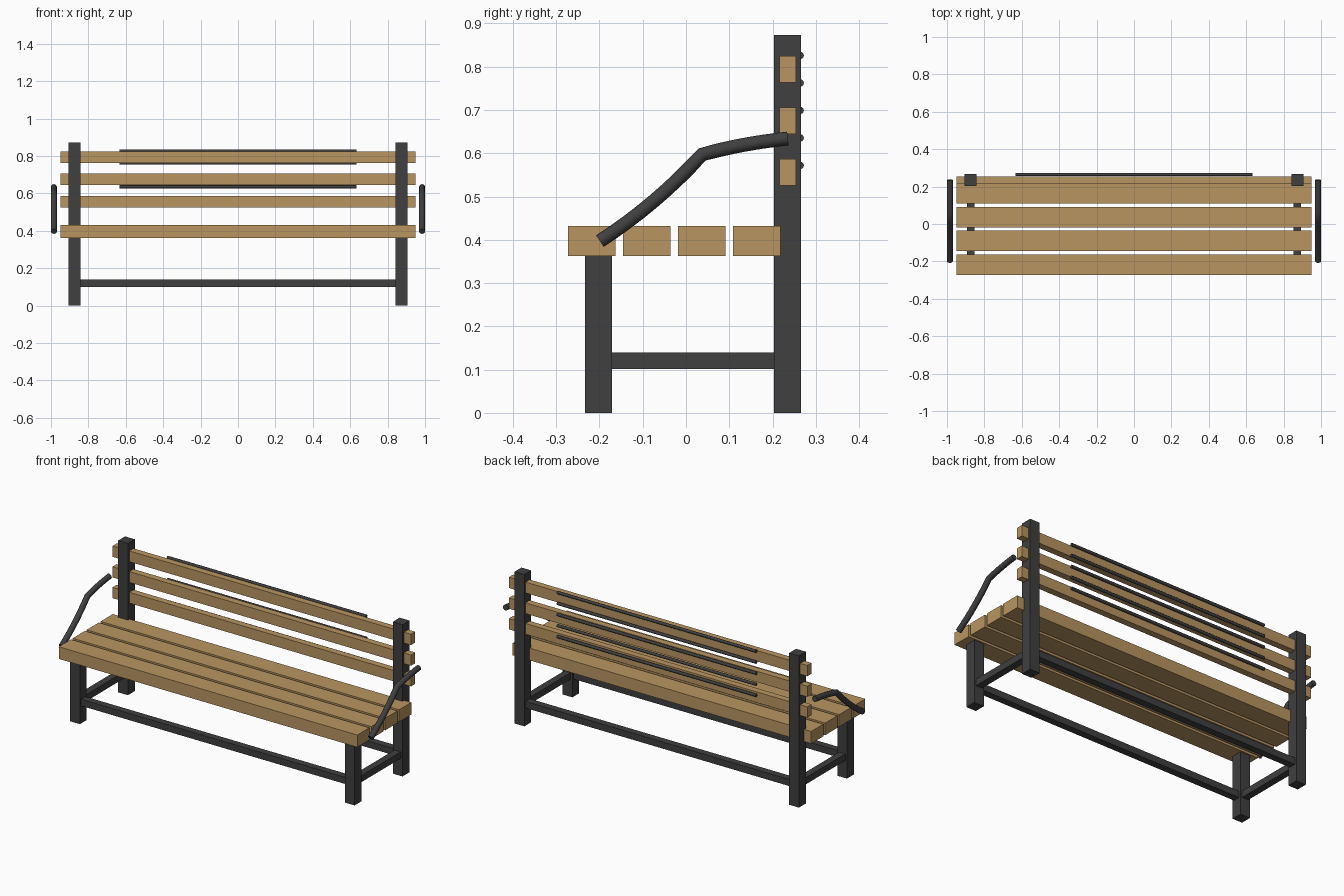
import bpy, bmesh, math
from mathutils import Matrix, Vector

if "Cube" in bpy.data.objects:
    bpy.data.objects.remove(bpy.data.objects["Cube"])


def material(name, rgb):
    m = bpy.data.materials.new(name)
    m.diffuse_color = (*rgb, 1)
    m.use_nodes = True
    m.node_tree.nodes["Principled BSDF"].inputs["Base Color"].default_value = m.diffuse_color
    return m


WOOD = material("wood", (0.48, 0.30, 0.12))
METAL = material("dark_metal", (0.05, 0.05, 0.05))


def box(name, x, y, z, mat):
    """Box from (min, max) ranges on each axis."""
    bm = bmesh.new()
    bmesh.ops.create_cube(bm, size=1)
    for v in bm.verts:
        v.co = [r[0] if c < 0 else r[1] for c, r in zip(v.co, (x, y, z))]
    me = bpy.data.meshes.new(name)
    bm.to_mesh(me)
    bm.free()
    me.materials.append(mat)
    ob = bpy.data.objects.new(name, me)
    bpy.context.collection.objects.link(ob)
    return ob


def tube(name, points, radius):
    """Round capped tube along a list of points."""
    cu = bpy.data.curves.new(name, 'CURVE')
    cu.dimensions = '3D'
    cu.bevel_depth = radius
    cu.bevel_resolution = 4
    cu.use_fill_caps = True
    sp = cu.splines.new('POLY')
    sp.points.add(len(points) - 1)
    for p, co in zip(sp.points, points):
        p.co = (*co, 1)
    cu.materials.append(METAL)
    ob = bpy.data.objects.new(name, cu)
    bpy.context.collection.objects.link(ob)
    bpy.ops.object.select_all(action='DESELECT')
    ob.select_set(True)
    bpy.context.view_layer.objects.active = ob
    bpy.ops.object.convert(target='MESH')
    bpy.ops.object.shade_smooth_by_angle(angle=math.radians(40))
    return bpy.context.object


def arc(a, c, b, n=8):
    """Quadratic curve from a to b pulled toward c."""
    a, b, c = Vector(a), Vector(b), Vector(c)
    return [a * (1 - t) ** 2 + c * 2 * t * (1 - t) + b * t * t
            for t in (i / n for i in range(n + 1))]


# Seat slats
for i in range(4):
    y = -0.2725 + i * 0.127
    box(f"seat_slat_{i + 1}", (-0.95, 0.95), (y, y + 0.11), (0.362, 0.432), WOOD)

# Backrest slats
for i in range(3):
    z = 0.525 + i * 0.119
    box(f"back_slat_{i + 1}", (-0.95, 0.95), (0.216, 0.254), (z, z + 0.062), WOOD)

# Thin rods behind the backrest
for i in range(5):
    z = 0.572 + i * 0.0635
    tube(f"back_rod_{i + 1}", [(-0.633, 0.264, z), (0.633, 0.264, z)], 0.0085)

# Long stretchers between the legs
for name, y in (("front", -0.202), ("back", 0.2345)):
    box(f"{name}_stretcher", (-0.843, 0.843), (y - 0.02, y + 0.02), (0.101, 0.139), METAL)

# Legs, side stretchers and armrests on both sides
path = (arc((-0.199, 0.397), (-0.068, 0.482), (0.037, 0.597))
        + arc((0.037, 0.597), (0.13, 0.623), (0.2355, 0.634))[1:])
for side, s in (("left", -1), ("right", 1)):
    c = s * 0.874
    leg_x = (c - 0.031, c + 0.031)
    box(f"{side}_front_leg", leg_x, (-0.233, -0.171), (0, 0.363), METAL)
    box(f"{side}_back_post", leg_x, (0.203, 0.266), (0, 0.873), METAL)
    box(f"{side}_stretcher", (c - 0.02, c + 0.02), (-0.171, 0.203), (0.101, 0.139), METAL)
    tube(f"{side}_armrest", [(s * 0.984, p.x, p.y) for p in path], 0.016)
